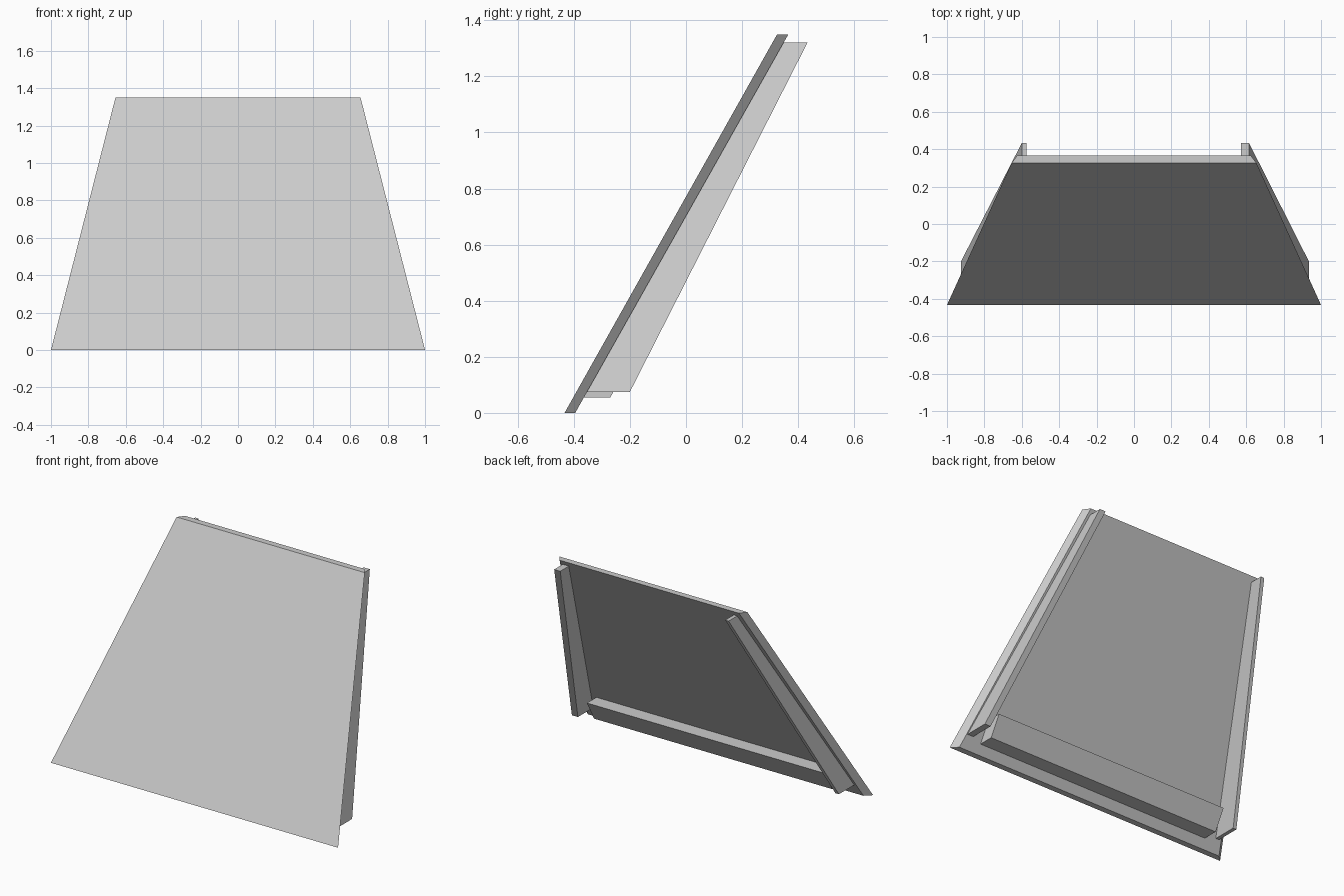
import bpy
import bmesh

cube = bpy.data.objects.get("Cube")
if cube:
    bpy.data.objects.remove(cube, do_unlink=True)

grey = bpy.data.materials.new("light_grey")
grey.use_nodes = True
colour = (0.6, 0.6, 0.6, 1)
grey.diffuse_color = colour
grey.node_tree.nodes["Principled BSDF"].inputs["Base Color"].default_value = colour


def loft(name, lower, upper):
    """Solid between two matching horizontal outlines."""
    bm = bmesh.new()
    low = [bm.verts.new(p) for p in lower]
    high = [bm.verts.new(p) for p in upper]
    bm.faces.new(low)
    bm.faces.new(high)
    for i in range(len(low)):
        j = (i + 1) % len(low)
        bm.faces.new((low[i], low[j], high[j], high[i]))
    bmesh.ops.recalc_face_normals(bm, faces=bm.faces)
    mesh = bpy.data.meshes.new(name)
    bm.to_mesh(mesh)
    bm.free()
    mesh.materials.append(grey)
    obj = bpy.data.objects.new(name, mesh)
    bpy.context.collection.objects.link(obj)
    return obj


def outline(z, y_front, y_back, x_front, x_back):
    """Symmetric four-point outline, wider or narrower at the back."""
    return [(-x_front, y_front, z), (x_front, y_front, z),
            (x_back, y_back, z), (-x_back, y_back, z)]


def strip(z, y_front, y_back, xa, xb):
    """Rectangle off the centre line."""
    return [(xa, y_front, z), (xb, y_front, z), (xb, y_back, z), (xa, y_back, z)]


# Leaning tapered panel with bevelled sides
loft("sloped_panel",
     outline(0, -0.433, -0.395, 1.0, 0.96),
     outline(1.35, 0.325, 0.365, 0.655, 0.625))

# Cross bar along the lower back
loft("cross_bar",
     outline(0.055, -0.368, -0.27, 0.83, 0.83),
     outline(0.18, -0.298, -0.2, 0.83, 0.83))

# Side ribs, following the panel's taper
for name, side, low_x, high_x, thick in (
        ("left_rib", 1, 0.935, 0.615, 0.042),
        ("right_rib", -1, 0.925, 0.6, 0.024)):
    loft(name,
         strip(0.075, -0.36, -0.2, side * low_x, side * (low_x - thick)),
         strip(1.32, 0.342, 0.433, side * high_x, side * (high_x - thick)))
